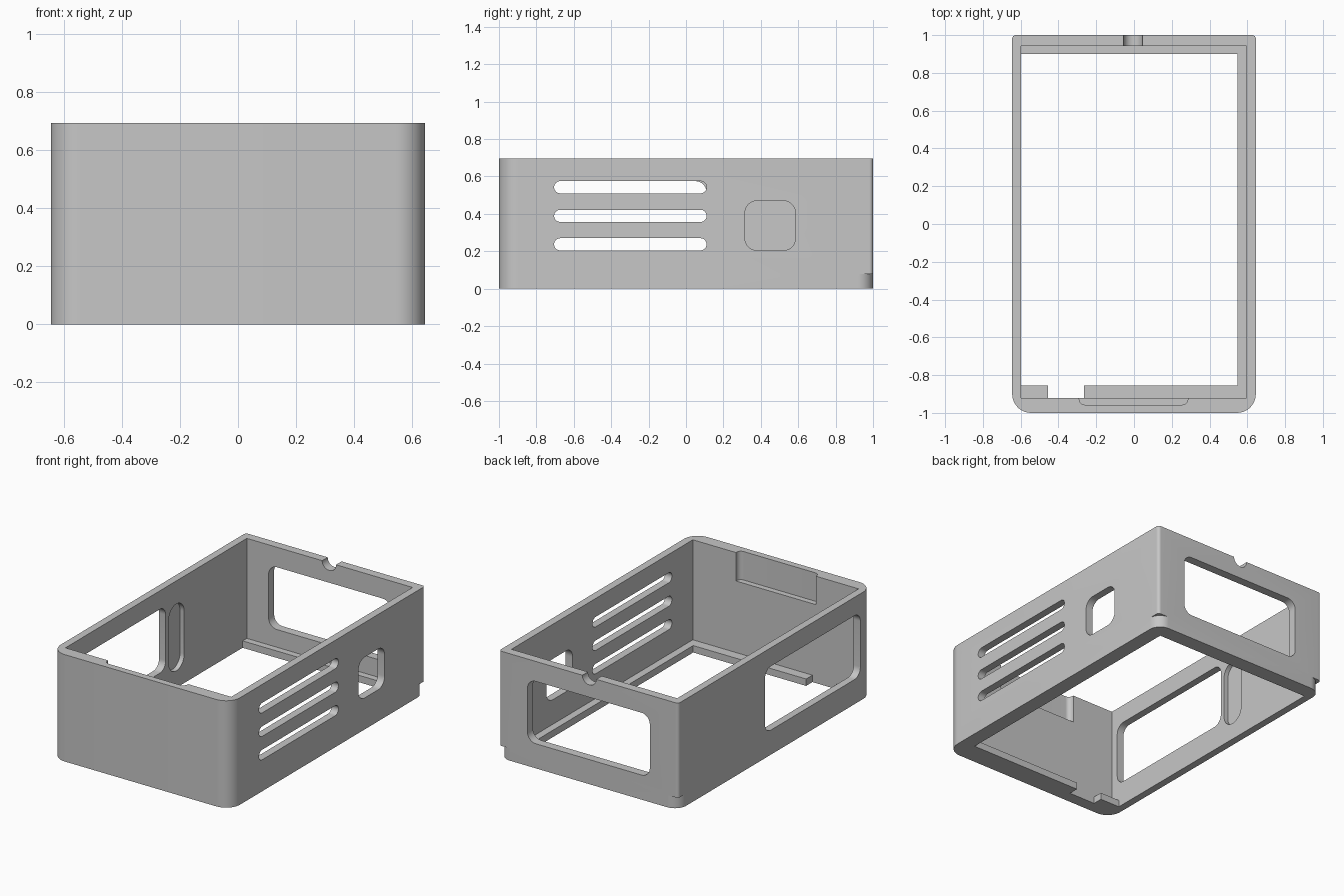
import bpy
import bmesh
from math import sin, cos, pi
from mathutils import Vector

if "Cube" in bpy.data.objects:
    bpy.data.objects.remove(bpy.data.objects["Cube"], do_unlink=True)

# Single plastic colour
grey = bpy.data.materials.new("plain grey plastic")
grey.use_nodes = True
colour = (0.57, 0.57, 0.57, 1)
grey.diffuse_color = colour
grey.node_tree.nodes["Principled BSDF"].inputs["Base Color"].default_value = colour

# Reorders (u, v, depth) so that a prism runs along the chosen axis
AXES = {
    "x": lambda u, v, w: Vector((w, u, v)),
    "y": lambda u, v, w: Vector((u, w, v)),
    "z": lambda u, v, w: Vector((u, v, w)),
}


def prism(name, axis, u, v, w, radii=0, steps=10):
    """Rectangle u by v with rounded corners, extruded over the range w.
    radii is one value, or (low v corners, high v corners)."""
    low, high = radii if isinstance(radii, tuple) else (radii, radii)
    corners = [(u[1], v[1], -1, -1, high), (u[0], v[1], 1, -1, high),
               (u[0], v[0], 1, 1, low), (u[1], v[0], -1, 1, low)]
    outline = []
    for quarter, (cu, cv, su, sv, r) in enumerate(corners):
        count = steps if r else 0
        for i in range(count + 1):
            a = pi / 2 * (quarter + i / max(count, 1))
            if r:
                outline.append((cu + su * r + r * cos(a), cv + sv * r + r * sin(a)))
            else:
                outline.append((cu, cv))
    bm = bmesh.new()
    base = bm.faces.new([bm.verts.new(AXES[axis](p, q, w[0])) for p, q in outline])
    grown = bmesh.ops.extrude_face_region(bm, geom=[base], use_keep_orig=True)
    top = [g for g in grown["geom"] if isinstance(g, bmesh.types.BMVert)]
    bmesh.ops.translate(bm, verts=top, vec=AXES[axis](0, 0, w[1] - w[0]))
    bmesh.ops.remove_doubles(bm, verts=bm.verts, dist=1e-5)
    bmesh.ops.recalc_face_normals(bm, faces=bm.faces)
    mesh = bpy.data.meshes.new(name)
    bm.to_mesh(mesh)
    bm.free()
    mesh.materials.append(grey)
    obj = bpy.data.objects.new(name, mesh)
    bpy.context.scene.collection.objects.link(obj)
    return obj


def combine(target, tool, operation="DIFFERENCE"):
    tool.hide_render = True
    mod = target.modifiers.new(tool.name, "BOOLEAN")
    mod.operation = operation
    mod.solver = "EXACT"
    mod.object = tool
    bpy.context.view_layer.objects.active = target
    bpy.ops.object.modifier_apply(modifier=mod.name)
    bpy.data.objects.remove(tool, do_unlink=True)


W, H = 0.645, 0.695      # half width, height
STEP = 0.08              # height of the rounder foot
FLOOR = 0.045            # thickness of the bottom lip

# Solid block: crisp back corners above a foot with rounder ones
case = prism("open_case", "z", (-W, W), (-1, 1), (STEP, H), (0.1, 0.02))
foot = prism("foot", "z", (-W, W), (-1, 1), (0, STEP), (0.1, 0.08))
combine(case, foot, "UNION")

# Hollow interior, leaving a lip round three sides of the bottom
combine(case, prism("cavity", "z", (-0.597, 0.595), (-0.92, 0.943), (FLOOR, 1)))
combine(case, prism("floor_opening", "z", (-0.597, 0.547), (-0.855, 0.9), (-0.1, 0.2)))
combine(case, prism("lip_gap", "z", (-0.455, -0.265), (-0.92, -0.7), (-0.1, 0.2)))

# Ventilation slots and rounded square port in the slotted side
for z in (0.205, 0.357, 0.51):
    combine(case, prism("vent_slot", "x", (-0.705, 0.11), (z, z + 0.065), (0.56, 0.8), 0.0325))
combine(case, prism("square_port", "x", (0.315, 0.585), (0.205, 0.47), (0.56, 0.8), 0.065))

# Large window and blind pill recess in the opposite side
combine(case, prism("side_window", "x", (-0.87, 0.11), (0.16, 0.575), (-0.8, -0.56), 0.06))
combine(case, prism("pill_recess", "x", (0.14, 0.3), (0.11, 0.545), (-0.627, -0.5), 0.08))

# Back window and cable notch in the rim
combine(case, prism("back_window", "y", (-0.44, 0.44), (0.16, 0.565), (0.92, 1.1), 0.06))
combine(case, prism("cable_notch", "y", (-0.055, 0.045), (H - 0.05, H + 0.05), (0.92, 1.1), 0.05))

# Shallow pocket inside the top of the front wall
combine(case, prism("front_pocket", "z", (-0.29, 0.285), (-0.957, -0.8), (0.51, 1), (0.03, 0)))

# Smooth the rounded corners, keep the edges sharp
bpy.ops.object.select_all(action="DESELECT")
case.select_set(True)
bpy.context.view_layer.objects.active = case
bpy.ops.object.shade_smooth_by_angle(angle=pi / 6)
